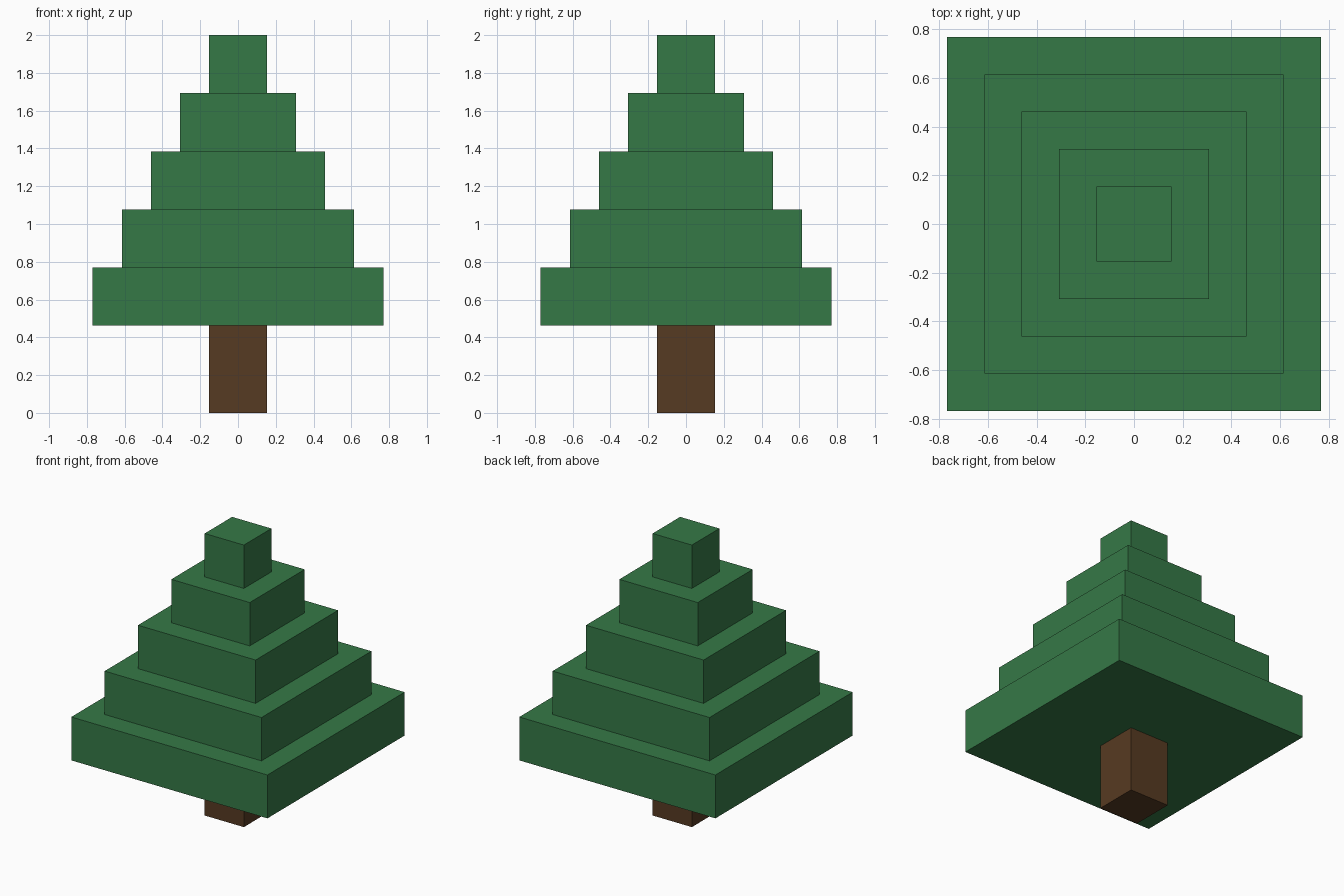
import bpy

if "Cube" in bpy.data.objects:
    bpy.data.objects.remove(bpy.data.objects["Cube"])

U = 2 / 6.5  # height of one foliage tier


def material(name, rgb):
    m = bpy.data.materials.new(name)
    m.diffuse_color = (*rgb, 1)
    m.use_nodes = True
    m.node_tree.nodes["Principled BSDF"].inputs["Base Color"].default_value = m.diffuse_color
    return m


def block(name, width, z0, height, mat):
    bpy.ops.mesh.primitive_cube_add(size=1, location=(0, 0, z0 + height / 2))
    ob = bpy.context.object
    ob.name = name
    ob.scale = (width, width, height)
    bpy.ops.object.transform_apply(location=False, rotation=False, scale=True)
    ob.data.materials.append(mat)
    return ob


green = material("leaf green", (0.036, 0.19, 0.062))
brown = material("bark brown", (0.094, 0.043, 0.016))

# Trunk
block("trunk", U, 0, 1.5 * U, brown)

# Stepped foliage, widest tier at the bottom
for i in range(5):
    block(f"foliage_tier_{i + 1}", (5 - i) * U, (1.5 + i) * U, U, green)
